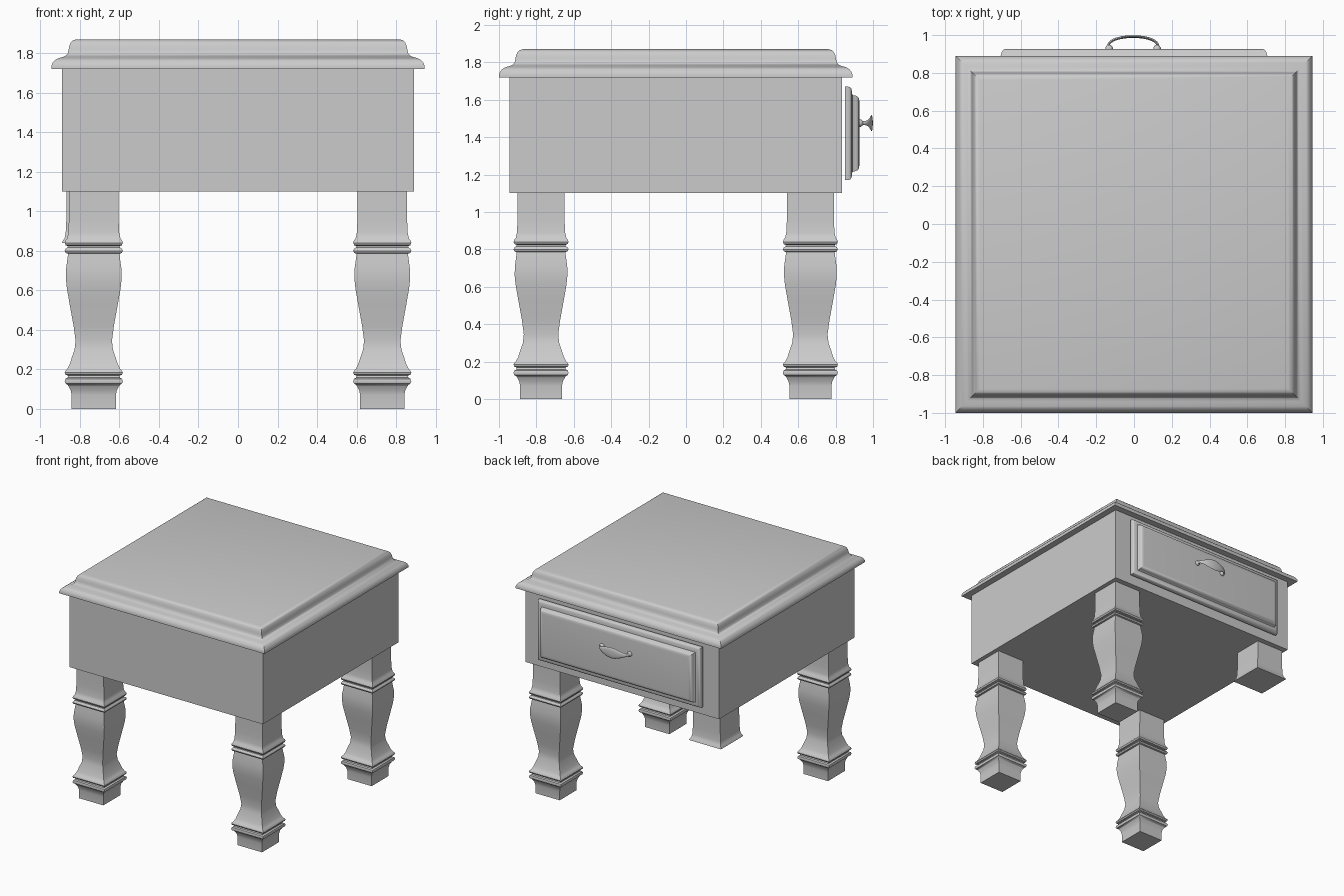
import bpy, math
from mathutils import Matrix, Vector

if "Cube" in bpy.data.objects:
    bpy.data.objects.remove(bpy.data.objects["Cube"])

CY = -0.055  # centre of the table in y (the handle sticks out at +y)


def finish(name, verts, faces, matrix):
    me = bpy.data.meshes.new(name)
    me.from_pydata([matrix @ Vector(v) for v in verts], [], faces)
    me.update()
    ob = bpy.data.objects.new(name, me)
    bpy.context.collection.objects.link(ob)
    bpy.ops.object.select_all(action='DESELECT')
    ob.select_set(True)
    bpy.context.view_layer.objects.active = ob
    bpy.ops.object.mode_set(mode='EDIT')
    bpy.ops.mesh.select_all(action='SELECT')
    bpy.ops.mesh.normals_make_consistent(inside=False)
    bpy.ops.object.mode_set(mode='OBJECT')
    bpy.ops.object.shade_smooth_by_angle(angle=math.radians(40))
    return ob


def skin(name, rings, matrix=Matrix()):
    """Join rings of equal length into a capped solid."""
    n = len(rings[0])
    verts = [v for r in rings for v in r]
    faces = [(i * n + j, i * n + (j + 1) % n, (i + 1) * n + (j + 1) % n, (i + 1) * n + j)
             for i in range(len(rings) - 1) for j in range(n)]
    faces += [tuple(range(n)), tuple(range(len(verts) - n, len(verts)))]
    return finish(name, verts, faces, matrix)


def moulded(name, a, b, profile, matrix):
    """Rectangular solid whose sides follow (inset, height) points."""
    rings = [[(sx * (a - d), sy * (b - d), h) for sx, sy in ((-1, -1), (1, -1), (1, 1), (-1, 1))]
             for d, h in profile]
    return skin(name, rings, matrix)


# Table top with moulded edge
top = [(0, 1.72), (0, 1.735), (.006, 1.75), (.018, 1.764), (.035, 1.774), (.06, 1.781),
       (.075, 1.788), (.084, 1.80), (.088, 1.82), (.092, 1.838), (.099, 1.854),
       (.11, 1.865), (.128, 1.87)]
moulded("table_top", .945, .945, top, Matrix.Translation((0, CY, 0)))

# Box body
moulded("body", .89, .89, [(0, 1.10), (0, 1.725)], Matrix.Translation((0, CY, 0)))

# Square turned legs: (half width, height)
leg = [(.112, 0), (.112, .07), (.117, .095), (.128, .115), (.132, .122), (.143, .128),
       (.147, .14), (.143, .152), (.132, .158), (.130, .168), (.143, .173), (.147, .183),
       (.143, .193), (.135, .20), (.122, .225), (.111, .26), (.097, .30), (.092, .345),
       (.102, .42), (.122, .53), (.136, .61), (.141, .66), (.140, .71), (.133, .76),
       (.130, .785), (.142, .789), (.147, .80), (.142, .811), (.133, .816), (.131, .824),
       (.142, .828), (.147, .84), (.143, .852), (.135, .862), (.129, .89), (.126, .95),
       (.125, 1.02), (.125, 1.11)]
for name, x, y in (("front_leg_left", -.73, -.72), ("front_leg_right", .73, -.72),
                   ("back_leg_right", .73, .72)):
    moulded(name, 0, 0, [(-w, h) for w, h in leg], Matrix.Translation((x, CY + y, 0)))

# The remaining back leg is only a short stub ending at the upper ring
stub = [(-w, h) for w, h in leg if h > .839]
moulded("back_leg_left_stub", 0, 0, stub, Matrix.Translation((-.743, CY + .72, 0)))

# Raised drawer front on the back side
drawer = [(0, .85), (0, .868), (.004, .878), (.012, .884), (.028, .888), (.042, .889),
          (.046, .893), (.048, .908), (.054, .918), (.064, .925), (.08, .927)]
to_back = Matrix.Translation((0, 0, 1.42)) @ Matrix(((-1, 0, 0, 0), (0, 0, 1, 0),
                                                  (0, 1, 0, 0), (0, 0, 0, 1)))
moulded("drawer_front", .75, .25, drawer, to_back)

# Bow handle: flat band, widest in the middle
rings = []
for i in range(25):
    t = math.pi * i / 24
    c, s = math.cos(t), math.sin(t)
    half = .010 + .034 * max(0, s) ** 3
    nrm = Vector((c * .06, s * .14, 0)).normalized()
    mid = Vector((-.005 + .132 * c, .935 + .057 * max(0, s) ** .8, 1.475))
    rings.append([mid + nrm * .007 * math.cos(k * math.pi / 6)
                  + Vector((0, 0, half * math.sin(k * math.pi / 6))) for k in range(12)])
skin("drawer_handle", rings)

# Small round mounts at the handle ends
for side, x in (("left", -.132), ("right", .122)):
    rings = [[(x + r * math.cos(k * math.pi / 8), y, 1.475 + r * math.sin(k * math.pi / 8))
              for k in range(16)] for r, y in ((.02, .925), (.02, .934), (.013, .944), (.008, .948))]
    skin("handle_mount_" + side, rings)
